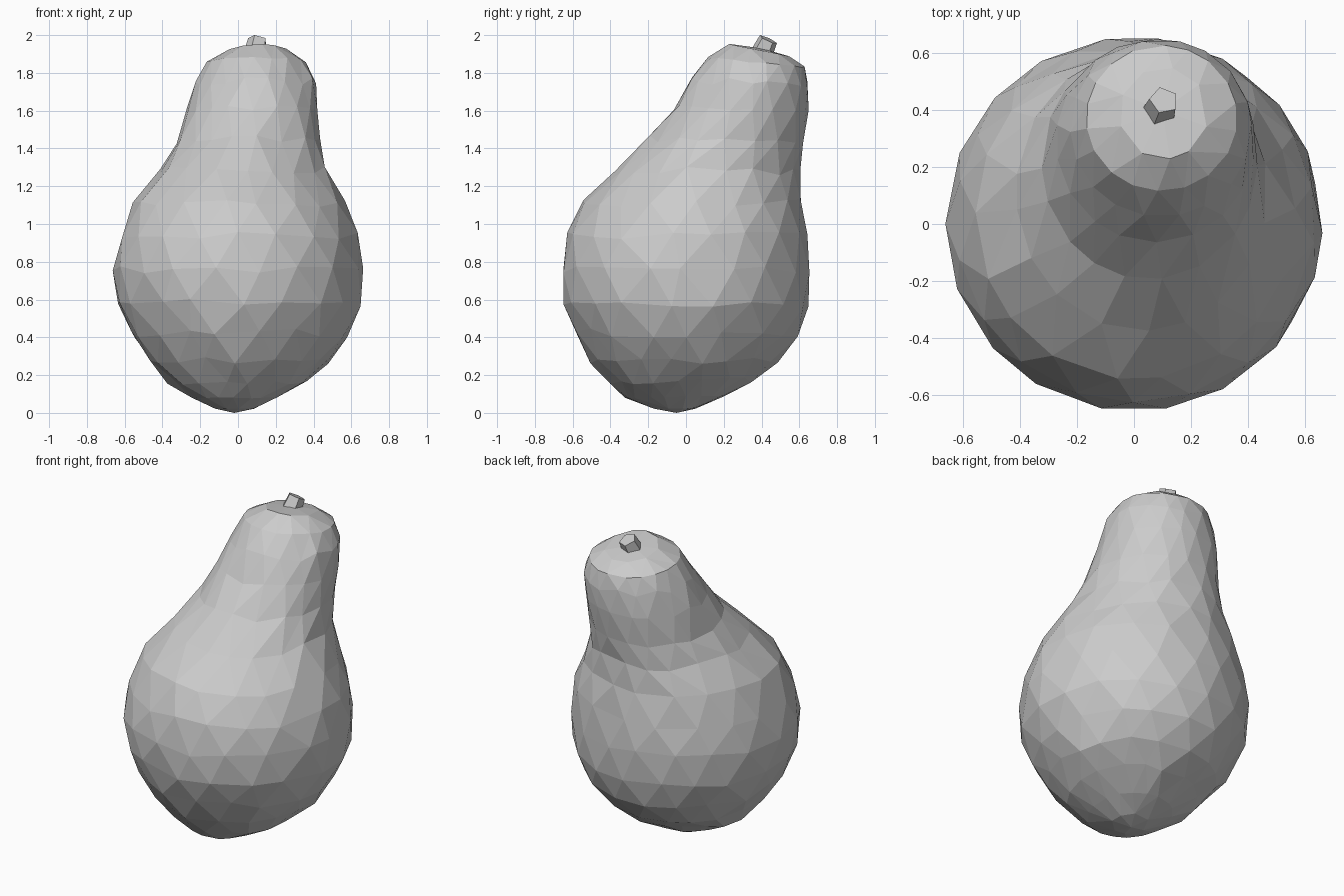
import bpy, bmesh, math, random
from mathutils import Vector

cube = bpy.data.objects.get("Cube")
if cube:
    bpy.data.objects.remove(cube, do_unlink=True)

random.seed(4)
SIDES = 18
SWELL = 1.013  # keeps flat facets on the true outline

grey = bpy.data.materials.new("plain grey")
grey.use_nodes = True
colour = (0.6, 0.6, 0.6, 1)
grey.diffuse_color = colour
grey.node_tree.nodes["Principled BSDF"].inputs["Base Color"].default_value = colour


def add_object(name, bm):
    bmesh.ops.recalc_face_normals(bm, faces=bm.faces)
    mesh = bpy.data.meshes.new(name)
    bm.to_mesh(mesh)
    bm.free()
    mesh.materials.append(grey)
    obj = bpy.data.objects.new(name, mesh)
    bpy.context.collection.objects.link(obj)
    return obj


# Fruit cross-sections: left x, right x, front y, back y, front z, back z
sections = [
    (-.12, .09, -.17, .06, .025, .025),
    (-.25, .21, -.32, .20, .08, .09),
    (-.37, .36, -.40, .35, .17, .17),
    (-.47, .48, -.50, .48, .28, .27),
    (-.56, .57, -.585, .59, .43, .40),
    (-.635, .645, -.64, .64, .59, .57),
    (-.655, .655, -.65, .65, .76, .76),
    (-.62, .63, -.62, .635, .94, .94),
    (-.55, .56, -.54, .605, 1.11, 1.11),
    (-.41, .465, -.37, .60, 1.29, 1.27),
    (-.32, .43, -.19, .62, 1.45, 1.42),
    (-.27, .42, -.06, .645, 1.61, 1.59),
    (-.22, .41, .03, .645, 1.76, 1.74),
    (-.165, .36, .12, .625, 1.88, 1.83),
    (-.05, .26, .23, .55, 1.95, 1.885),
]

# Fruit body: staggered rings of slightly uneven facets
bm = bmesh.new()
rings = []
for row, (x0, x1, y0, y1, z0, z1) in enumerate(sections):
    ring = []
    wobble = .02 if 1 < row < len(sections) - 2 else .004
    for i in range(SIDES):
        a = math.tau * (i + row % 2 / 2 + random.uniform(-.18, .18)) / SIDES
        u, v = math.cos(a), math.sin(a)
        x = (x0 + x1) / 2 + u * SWELL * (x1 - x0) / 2
        y = (y0 + y1) / 2 + v * SWELL * (y1 - y0) / 2
        z = z0 + (z1 - z0) * (v + 1) / 2 + random.uniform(-wobble, wobble)
        ring.append(bm.verts.new((x, y, z)))
    rings.append(ring)

for row, (low, high) in enumerate(zip(rings, rings[1:])):
    for i in range(SIDES):
        j = (i + 1) % SIDES
        if row % 2:
            bm.faces.new((low[i], high[j], high[i]))
            bm.faces.new((low[i], low[j], high[j]))
        else:
            bm.faces.new((low[i], low[j], high[i]))
            bm.faces.new((low[j], high[j], high[i]))

for ring, tip in ((rings[0], (-.02, -.05, 0)), (rings[-1], (.10, .40, 1.93))):
    centre = bm.verts.new(tip)
    for i in range(SIDES):
        bm.faces.new((ring[i], ring[(i + 1) % SIDES], centre))

# Coarser facets where the rings become small
bmesh.ops.remove_doubles(bm, verts=rings[0] + rings[-1], dist=.065)
add_object("fruit_body", bm)

# Stem: short leaning five-sided peg
bm = bmesh.new()
bmesh.ops.create_cone(bm, cap_ends=True, segments=5, radius1=.066,
                      radius2=.052, depth=.12)
stem = add_object("stem", bm)
base, top = Vector((.085, .385, 1.87)), Vector((.105, .435, 1.977))
stem.location = (base + top) / 2
stem.rotation_euler = (top - base).to_track_quat("Z", "Y").to_euler()
